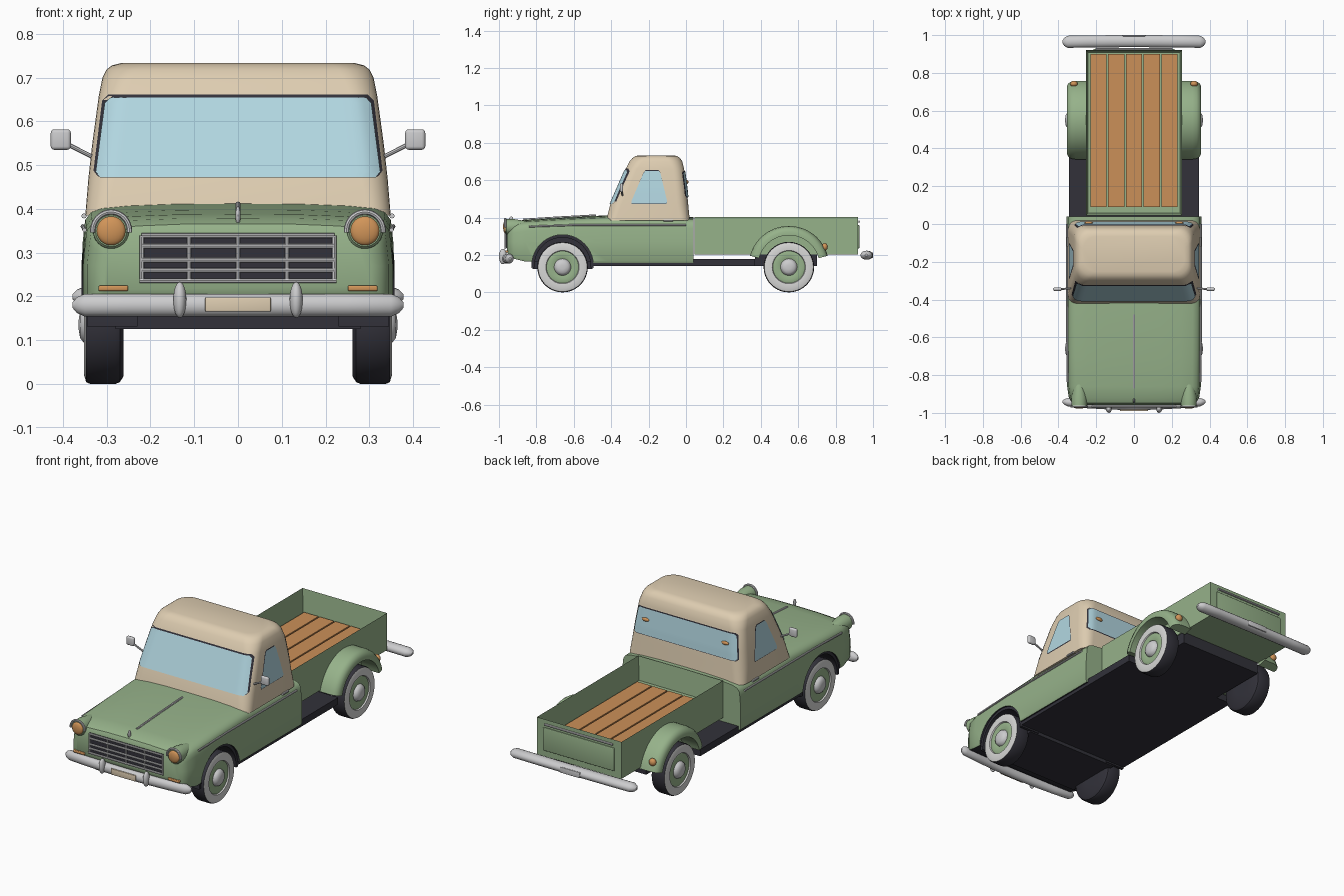
import bpy, bmesh, math
from mathutils import Vector

if "Cube" in bpy.data.objects:
    bpy.data.objects.remove(bpy.data.objects["Cube"])

COLOURS = {"green paint": (.305, .445, .254), "cream paint": (.73, .61, .44),
           "pale glass": (.44, .67, .745), "wood": (.60, .28, .098),
           "amber lens": (.64, .30, .10), "chrome": (.60, .60, .61),
           "whitewall": (.68, .68, .67), "dark rubber": (.032, .031, .042)}
MATS = {}
for n, c in COLOURS.items():
    MATS[n] = bpy.data.materials.new(n)
    MATS[n].diffuse_color = (*c, 1)
GREEN, CREAM, GLASS, WOOD, AMBER, CHROME, WHITE, DARK = COLOURS


def finish(bm, name, *mats, fix=True):
    if fix:
        bmesh.ops.recalc_face_normals(bm, faces=bm.faces)
    me = bpy.data.meshes.new(name)
    bm.to_mesh(me)
    bm.free()
    for m in mats:
        me.materials.append(MATS[m])
    ob = bpy.data.objects.new(name, me)
    bpy.context.collection.objects.link(ob)
    return ob


def loft(name, rings, *mats, rule=None):
    """Skin closed rings of equal length and cap both ends."""
    bm = bmesh.new()
    vs = [[bm.verts.new(p) for p in r] for r in rings]
    n = len(rings[0])
    for i in range(len(vs) - 1):
        for j in range(n):
            k = (j + 1) % n
            f = bm.faces.new((vs[i][j], vs[i][k], vs[i + 1][k], vs[i + 1][j]))
            f.material_index = rule(i) if rule else 0
    bm.faces.new(vs[0])
    f = bm.faces.new(vs[-1])
    f.material_index = rule(len(vs) - 2) if rule else 0
    return finish(bm, name, *mats)


def box(name, mat, x0, x1, y0, y1, z0, z1, bevel=0):
    bm = bmesh.new()
    bmesh.ops.create_cube(bm, size=1)
    for v in bm.verts:
        v.co = ((x0 + x1) / 2 + v.co.x * (x1 - x0), (y0 + y1) / 2 + v.co.y * (y1 - y0),
                (z0 + z1) / 2 + v.co.z * (z1 - z0))
    if bevel:
        bmesh.ops.bevel(bm, geom=bm.edges[:], offset=bevel, segments=3, profile=.5, affect='EDGES')
    return finish(bm, name, mat)


def ball(name, mat, centre, size):
    bm = bmesh.new()
    bmesh.ops.create_uvsphere(bm, u_segments=20, v_segments=12, radius=1)
    for v in bm.verts:
        v.co = Vector(centre) + Vector(v.co[i] * size[i] for i in range(3))
    return finish(bm, name, mat)


def tube(name, mat, pts, r):
    cu = bpy.data.curves.new(name, 'CURVE')
    cu.dimensions, cu.bevel_depth, cu.bevel_resolution, cu.use_fill_caps = '3D', r, 2, True
    sp = cu.splines.new('POLY')
    sp.points.add(len(pts) - 1)
    for p, q in zip(sp.points, pts):
        p.co = (*q, 1)
    cu.materials.append(MATS[mat])
    ob = bpy.data.objects.new(name, cu)
    bpy.context.collection.objects.link(ob)


def ring_x(x, r, y, z, n=40):
    return [(x, y + r * math.cos(2 * math.pi * i / n), z + r * math.sin(2 * math.pi * i / n)) for i in range(n)]


def arch(name, mat, section, y, z, a0, a1, s):
    """Sweep an (x, radius) section around a wheel centre."""
    angs = [math.radians(a0 + (a1 - a0) * i / 28) for i in range(29)]
    loft(name, [[(s * x, y + r * math.cos(a), z + r * math.sin(a)) for x, r in section] for a in angs], mat)


# Lower body with hood: lofted along y, wheel wells cut out
FRONT, REAR, WZ = -.66, .55, .135
rings = []
for y, w, zt, zb in ((-.957, .305, .347, .215), (-.947, .328, .366, .195), (-.92, .345, .379, .18),
                     (-.86, .354, .388, .165), (-.7, .356, .398, .158), (-.42, .358, .412, .158),
                     (-.3, .358, .408, .158), (.04, .358, .402, .158)):
    half = [(.4 * w, zt - .001), (.7 * w, zt - .005), (.87 * w, zt - .011), (.94 * w, zt - .02),
            (.975 * w, zt - .037), (.985 * w, zt - .06), (w, .27), (w, zb + .01), (.985 * w, zb)]
    rings.append([(0, y, zt)] + [(x, y, z) for x, z in half] + [(-x, y, z) for x, z in reversed(half)])
body = loft("lower_body", rings, GREEN, DARK)
for s in (-1, 1):
    cut = loft("well_cutter", [ring_x(s * .23, .165, FRONT, .143), ring_x(s * .45, .165, FRONT, .143)], DARK)
    md = body.modifiers.new("well", 'BOOLEAN')
    md.operation, md.solver, md.object = 'DIFFERENCE', 'EXACT', cut
    bpy.context.view_layer.objects.active = body
    bpy.ops.object.modifier_apply(modifier=md.name)
    bpy.data.objects.remove(cut)
for p in body.data.polygons:
    c = p.center
    in_well = math.hypot(c.y - FRONT, c.z - .143) < .169 and (abs(p.normal.x) < .5 or abs(c.x) < .26)
    p.material_index = int(in_well or (p.normal.z < -.8 and c.z < .2))

# Cab: rows of height, half width, front y, back y, corner radius
CAB = ((.385, .349, -.426, .02, .05), (.47, .342, -.405, .012, .06), (.55, .333, -.37, .004, .06),
       (.66, .318, -.322, -.01, .06), (.70, .31, -.302, -.02, .07), (.718, .301, -.287, -.032, .07),
       (.728, .288, -.272, -.046, .07), (.733, .268, -.252, -.065, .07))


def cab_at(z):
    for a, b in zip(CAB, CAB[1:]):
        if z <= b[0]:
            t = (z - a[0]) / (b[0] - a[0])
            return [p + t * (q - p) for p, q in zip(a, b)]


rings = []
for z, w, yf, yb, r in CAB:
    ring = []
    for k, (cx, cy) in enumerate(((w - r, yb - r), (r - w, yb - r), (r - w, yf + r), (w - r, yf + r))):
        for i in range(8):
            a = math.pi / 2 * (k + i / 7)
            ring.append((cx + r * math.cos(a), cy + r * math.sin(a), z))
    rings.append(ring)
loft("cab", rings, CREAM)


def patch(name, mat, point, z0, z1, nu=36, nz=14):
    """Thin pane that follows the cab skin; corners are slightly rounded."""
    bm = bmesh.new()
    rows = []
    for i in range(nz + 1):
        t = i / nz
        trim = .012 * max(0, abs(2 * t - 1) * 7 - 6) ** 2
        rows.append([bm.verts.new(point(2 * j / nu - 1, z0 + t * (z1 - z0), t, trim)) for j in range(nu + 1)])
    for a, b in zip(rows, rows[1:]):
        for j in range(nu):
            bm.faces.new((a[j], a[j + 1], b[j + 1], b[j]))
    return finish(bm, name, mat, fix=False)


def end_pane(d, x0, x1, off):
    def point(u, z, t, trim):
        _, w, yf, yb, r = cab_at(z)
        x = -d * u * (x0 + t * (x1 - x0) - trim)
        over = max(0, abs(x) - (w - r))
        inset = r - math.sqrt(max(0, r * r - over * over))
        return (x, (yf + inset - off) if d < 0 else (yb - inset + off), z)
    return point


def side_pane(s, off):
    def point(u, z, t, trim):
        lo, hi = -.297 + .075 * t, -.098 - .042 * t
        return (s * (cab_at(z)[1] + off), (lo + hi) / 2 + s * u * ((hi - lo) / 2 - trim / 2), z)
    return point


patch("windshield_seal", DARK, end_pane(-1, .332, .309, .002), .474, .661)
patch("windshield", GLASS, end_pane(-1, .327, .303, .005), .472, .655)
patch("rear_window_seal", DARK, end_pane(1, .318, .300, .002), .506, .650)
patch("rear_window", GLASS, end_pane(1, .313, .295, .005), .51, .645)

# Frame and running boards
box("front_frame", DARK, -.28, .28, -.82, -.5, .125, .165)
box("main_frame", DARK, -.345, .345, -.495, .37, .14, .178)
box("rear_frame", DARK, -.25, .25, .37, .70, .14, .205)

# Cargo bed: open box, plank floor, tailgate panel
bm = bmesh.new()
bmesh.ops.create_cube(bm, size=1)
for v in bm.verts:
    v.co = (v.co.x * .51, .4825 + v.co.y * .875, .305 + v.co.z * .205)
top = max(bm.faces, key=lambda f: f.calc_center_median().z)
bmesh.ops.inset_region(bm, faces=[top], thickness=.018)
bmesh.ops.translate(bm, verts=top.verts[:], vec=(0, 0, -.13))
bmesh.ops.bevel(bm, geom=[e for e in bm.edges if all(v.co.z > .4 for v in e.verts)],
                offset=.004, segments=2, affect='EDGES')
finish(bm, "cargo_bed", GREEN)
for i in range(5):
    x = -.188 + i * .094
    box("floor_plank", WOOD, x - .043, x + .043, .09, .9, .27, .286)
box("tailgate_panel", GREEN, -.215, .215, .918, .927, .235, .36, .004)
tube("tailgate_trim", CHROME, [(-.205, .925, .378), (.205, .925, .378)], .006)

# Grille
box("grille_back", DARK, -.222, .222, -.962, -.954, .237, .342)
for z, w in ((.339, .22), (.315, .218), (.283, .22), (.26, .221), (.236, .225)):
    tube("grille_bar", CHROME, [(-w, -.966, z), (w, -.966, z)], .0055)
for x in (-.22, -.112, 0, .112, .22):
    tube("grille_post", CHROME, [(x, -.965, .236), (x, -.965, .339)], .005)

# Bumpers with tapered ends
for name, yc, zc, dy, dz, bend in (("front_bumper", -.963, .18, .022, .026, .022),
                                   ("rear_bumper", .968, .199, .032, .024, .004)):
    rings = []
    for x in (-.378, -.368, -.35, -.25, -.12, 0, .12, .25, .35, .368, .378):
        k = {.378: .25, .368: .7}.get(abs(x), 1)
        y0 = yc - math.copysign(bend, yc) * (x / .378) ** 2
        rings.append([(x, y0 + k * dy * math.cos(a), zc + k * dz * math.sin(a))
                      for a in (i * math.pi / 8 for i in range(16))])
    loft(name, rings, CHROME)
box("front_plate", CREAM, -.075, .075, -.99, -.982, .165, .198, .003)
box("rear_plate", CHROME, -.06, .06, .993, 1.0, .183, .214, .003)

# Hood trim
tube("hood_strip", CHROME, [(0, -.87, .388), (0, -.7, .399), (0, -.48, .411)], .006)
ball("hood_ornament", CHROME, (0, -.935, .385), (.006, .012, .021))

# Wheel profile: x, radius, material of the band that follows
WHEEL = ((.262, .05, 0), (.262, .118, 0), (.27, .131, 0), (.28, .135, 0), (.338, .135, 0), (.347, .131, 1),
         (.352, .115, 1), (.35, .089, 1), (.343, .086, 2), (.348, .07, 2), (.341, .045, 3), (.352, .041, 3),
         (.361, .03, 3), (.364, .012, 3))

# Parts on both sides
for s in (-1, 1):
    patch("side_window_seal", DARK, side_pane(s, .001), .472, .653, nu=8)
    patch("side_window", GLASS, side_pane(s, .004), .476, .65, nu=8)
    for y in (FRONT, REAR):
        loft("wheel", [ring_x(s * x, r, y, WZ) for x, r, _ in WHEEL], DARK, WHITE, GREEN, CHROME,
             rule=lambda i: WHEEL[i][2])
    arch("front_well_liner", DARK, ((.23, .15), (.23, .166), (.345, .166), (.345, .15)), FRONT, .143, -4, 184, s)
    arch("rear_fender", GREEN, ((.25, .165), (.25, .215), (.31, .215), (.332, .211), (.347, .202),
                                (.355, .185), (.355, .165)), REAR, .14, 15, 165, s)
    ball("tail_light", AMBER, (s * .318, .742, .243), (.02, .016, .02))
    ball("rear_marker", AMBER, (s * .24, .006, .59), (.022, .008, .01))
    # Headlights with hooded rings, turn signals
    pod = [[(s * .29 + r * math.cos(a), y, .35 + r * math.sin(a)) for a in (i * math.pi / 12 for i in range(24))]
           for y, r in ((-.966, .036), (-.96, .041), (-.92, .042), (-.85, .03))]
    loft("headlight_pod", pod, GREEN)
    ball("headlight", AMBER, (s * .29, -.966, .35), (.033, .012, .033))
    tube("headlight_ring", CHROME, [(s * .29 + .042 * math.cos(a), -.966, .35 + .043 * math.sin(a))
                                    for a in (math.radians(-5 + 190 * i / 20) for i in range(21))], .006)
    box("turn_signal", AMBER, s * .285 - .034, s * .285 + .034, -.966, -.945, .212, .225, .004)
    ball("bumper_guard", CHROME, (s * .133, -.979, .192), (.015, .021, .041))
    # Side trim, door handle, mirror
    tube("side_trim", CHROME, [(s * .351, -.84, .352), (s * .354, -.6, .36), (s * .355, 0, .36)], .005)
    tube("door_handle", CHROME, [(s * .352, -.12, .384), (s * .352, -.07, .384)], .006)
    tube("mirror_arm", CHROME, [(s * .335, -.34, .52), (s * .39, -.345, .548)], .005)
    box("mirror", CHROME, s * .405 - .023, s * .405 + .023, -.354, -.336, .535, .582, .008)

# Turn tubes into meshes, smooth everything except sharp edges
bpy.ops.object.select_all(action='SELECT')
bpy.context.view_layer.objects.active = body
bpy.ops.object.convert(target='MESH')
bpy.ops.object.shade_smooth_by_angle(angle=math.radians(35))

for m in bpy.data.materials:
    if m.users and not m.is_grease_pencil:
        m.use_nodes = True
        m.node_tree.nodes["Principled BSDF"].inputs["Base Color"].default_value = m.diffuse_color
